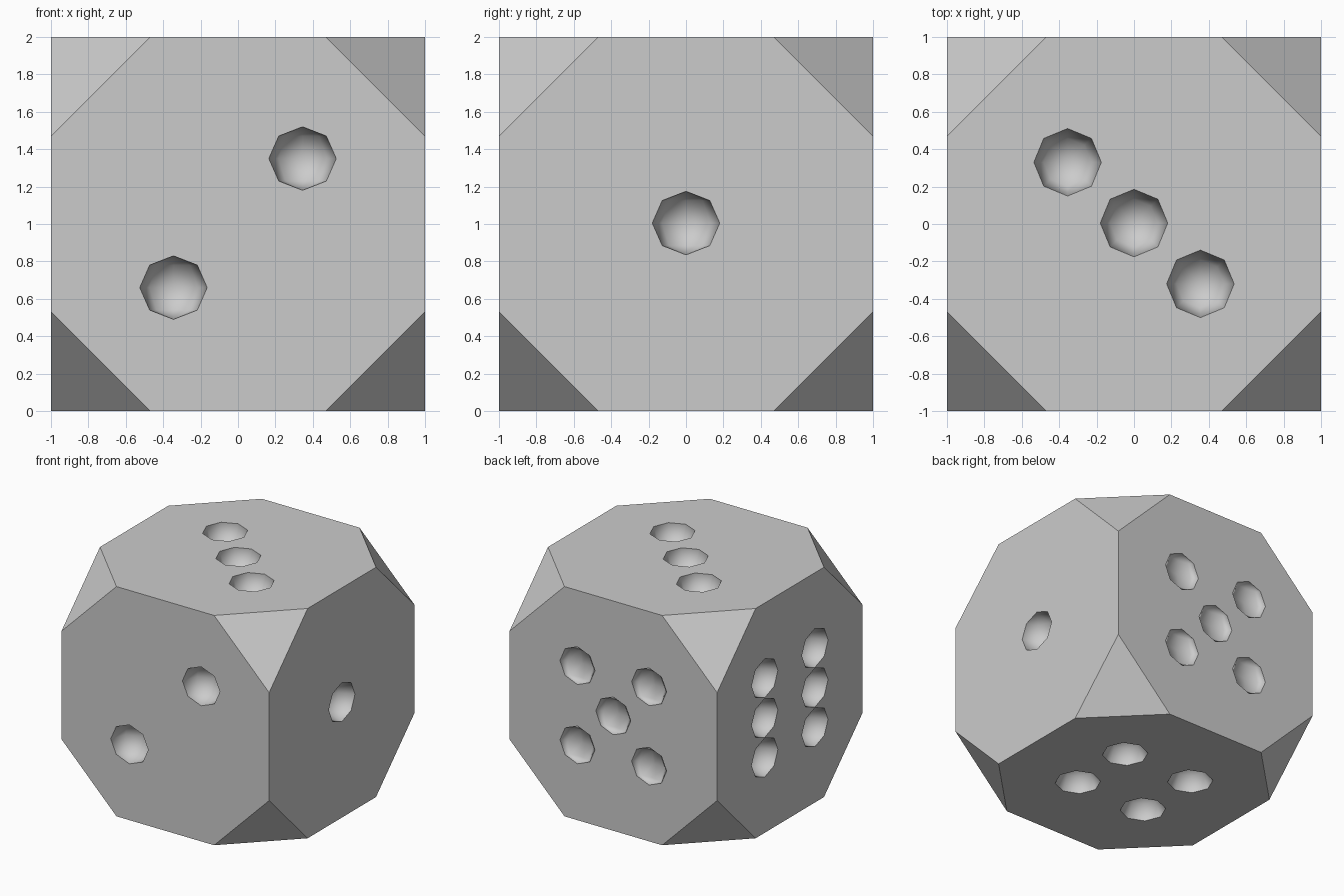
import bpy, bmesh
from mathutils import Matrix, Vector

if "Cube" in bpy.data.objects:
    bpy.data.objects.remove(bpy.data.objects["Cube"])

# Body: a cube with its eight corners cut off flat
bm = bmesh.new()
bmesh.ops.create_cube(bm, size=2)
bmesh.ops.translate(bm, verts=bm.verts, vec=(0, 0, 1))
bmesh.ops.bevel(bm, geom=bm.verts[:], offset=0.53, segments=1, affect='VERTICES')
mesh = bpy.data.meshes.new("die_body")
bm.to_mesh(mesh)
bm.free()
die = bpy.data.objects.new("die_body", mesh)
bpy.context.collection.objects.link(die)

# Pip centres, one list per face
P = 0.345
N = 0.999  # just inside the face plane, so each cut is clean
pips = [(N, 0, 1.005)]                                                # one, right
pips += [(s * P, -N, 1.005 + s * P) for s in (-1, 1)]                 # two, front
pips += [(s * 0.355, 0.005 - s * 0.325, 1 + N) for s in (-1, 0, 1)]   # three, top
pips += [(a * 0.335, b * 0.29, 1 - N) for a in (-1, 1) for b in (-1, 1)]  # four, bottom
pips += [(-N, a * P, 1 + b * P) for a in (-1, 1) for b in (-1, 0, 1)]     # six, left
shallow = [(a * P, N, 1 + b * P) for a in (-1, 1) for b in (-1, 1)] + [(0, N, 1)]  # five, back

# Pip cutter: low-sided smooth balls, flattened on the back face
bm = bmesh.new()


def add_ball(centre, scale):
    m = Matrix.Translation(Vector(centre)) @ Matrix.Diagonal((*scale, 1))
    bmesh.ops.create_uvsphere(bm, u_segments=8, v_segments=4, radius=1, matrix=m)


for c in pips:
    add_ball(c, (0.181, 0.181, 0.17))
for c in shallow:
    add_ball(c, (0.17, 0.06, 0.165))
for f in bm.faces:
    f.smooth = True
mesh = bpy.data.meshes.new("pip_cutter")
bm.to_mesh(mesh)
bm.free()
cutter = bpy.data.objects.new("pip_cutter", mesh)
bpy.context.collection.objects.link(cutter)
cutter.hide_render = True

# Carve the pips into the body and remove the cutter
mod = die.modifiers.new("pips", 'BOOLEAN')
mod.operation = 'DIFFERENCE'
mod.solver = 'EXACT'
mod.object = cutter
bpy.context.view_layer.objects.active = die
die.select_set(True)
bpy.ops.object.modifier_apply(modifier=mod.name)
bpy.data.objects.remove(cutter)
